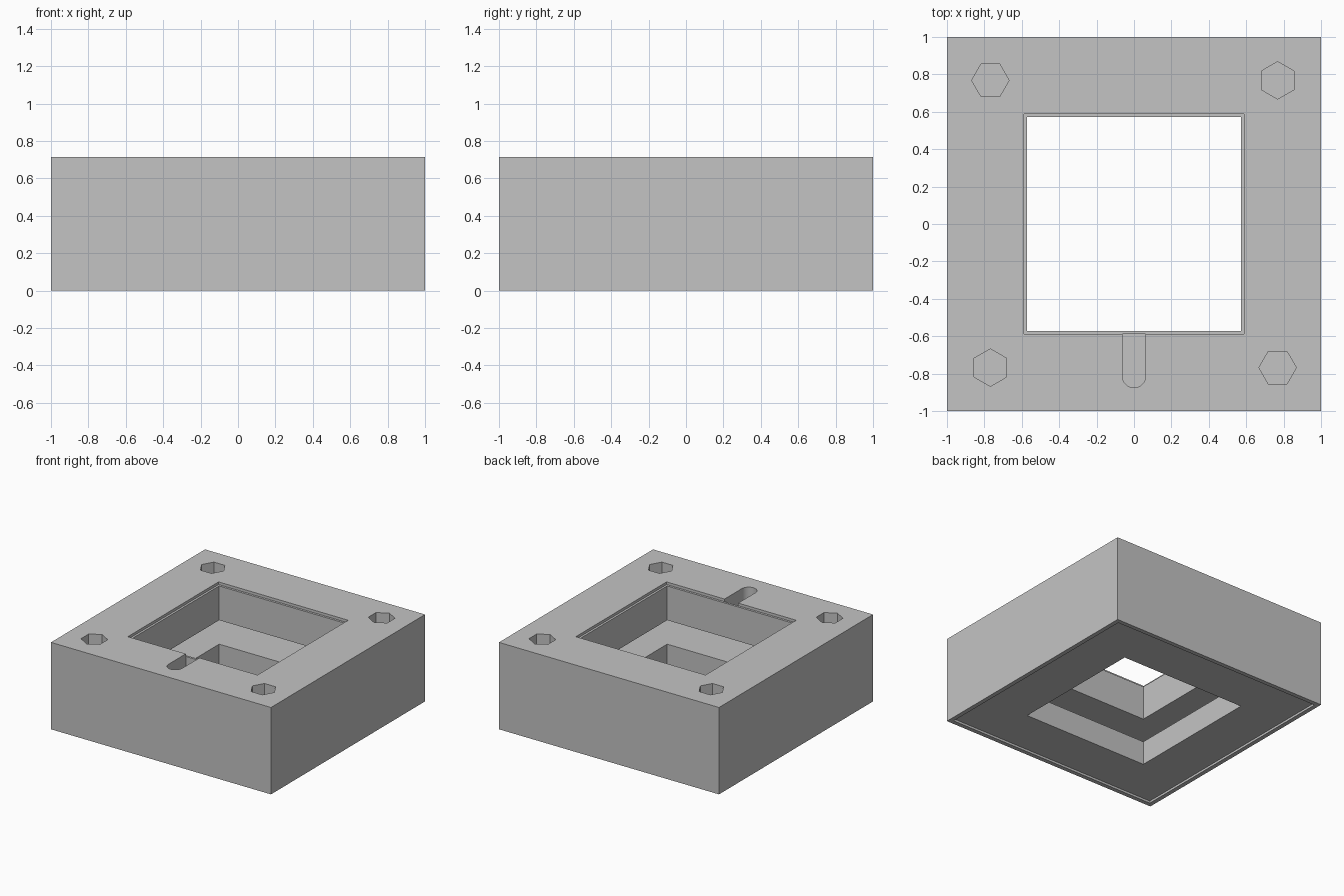
import bpy
from math import pi, cos, sin

cube = bpy.data.objects.get("Cube")
if cube:
    bpy.data.objects.remove(cube, do_unlink=True)

HEIGHT = 0.714      # total height
EPS = 0.05          # overshoot so cutters pass cleanly through faces

grey = bpy.data.materials.new("light_grey")
grey.use_nodes = True
colour = (0.55, 0.55, 0.55, 1)
grey.diffuse_color = colour
grey.node_tree.nodes["Principled BSDF"].inputs["Base Color"].default_value = colour


def prism(name, outline, z0, z1):
    """Extrude a counter-clockwise outline from z0 to z1."""
    n = len(outline)
    verts = [(x, y, z) for z in (z0, z1) for x, y in outline]
    faces = [list(range(n))[::-1], list(range(n, 2 * n))]
    faces += [(i, (i + 1) % n, n + (i + 1) % n, n + i) for i in range(n)]
    mesh = bpy.data.meshes.new(name)
    mesh.from_pydata(verts, [], faces)
    mesh.materials.append(grey)
    obj = bpy.data.objects.new(name, mesh)
    bpy.context.collection.objects.link(obj)
    return obj


def square(r):
    return [(-r, -r), (r, -r), (r, r), (-r, r)]


def arc(cx, cy, r, start, sweep, steps):
    return [(cx + r * cos(start + sweep * i / steps),
             cy + r * sin(start + sweep * i / steps)) for i in range(steps + 1)]


# Outer block
frame = prism("frame_block", square(1.0), 0, HEIGHT)

# Through opening, shallow top ledge, wide inner cavity, bottom recess
cutters = [
    prism("opening_cutter", square(0.571), -EPS, HEIGHT + EPS),
    prism("ledge_cutter", square(0.589), HEIGHT - 0.022, HEIGHT + EPS),
    prism("cavity_cutter", square(0.964), 0.214, 0.411),
    prism("recess_cutter", square(0.964), -EPS, 0.018),
]

# Round-ended slot in the front rim
slot = arc(0, -0.813, 0.062, pi, pi, 16) + [(0.062, -0.589), (-0.062, -0.589)]
cutters.append(prism("slot_cutter", slot, HEIGHT - 0.2, HEIGHT + EPS))

# Hexagonal corner pockets, turned a quarter step from corner to corner
for sx in (-1, 1):
    for sy in (-1, 1):
        turn = pi / 2 if sx == sy else 0
        hexagon = arc(sx * 0.768, sy * 0.768, 0.1, turn, 2 * pi, 6)[:-1]
        cutters.append(prism("pocket_cutter", hexagon, HEIGHT - 0.2, HEIGHT + EPS))

# Cut everything from the block
for cutter in cutters:
    mod = frame.modifiers.new(cutter.name, "BOOLEAN")
    mod.operation = "DIFFERENCE"
    mod.solver = "EXACT"
    mod.object = cutter

# Bake the cuts, then drop the cutters
depsgraph = bpy.context.evaluated_depsgraph_get()
result = bpy.data.meshes.new_from_object(frame.evaluated_get(depsgraph))
frame.modifiers.clear()
frame.data = result
for cutter in cutters:
    bpy.data.objects.remove(cutter, do_unlink=True)

# Smooth the slot's round end, keep all corners sharp
bpy.ops.object.select_all(action="DESELECT")
frame.select_set(True)
bpy.context.view_layer.objects.active = frame
bpy.ops.object.shade_smooth_by_angle(angle=pi / 6)
